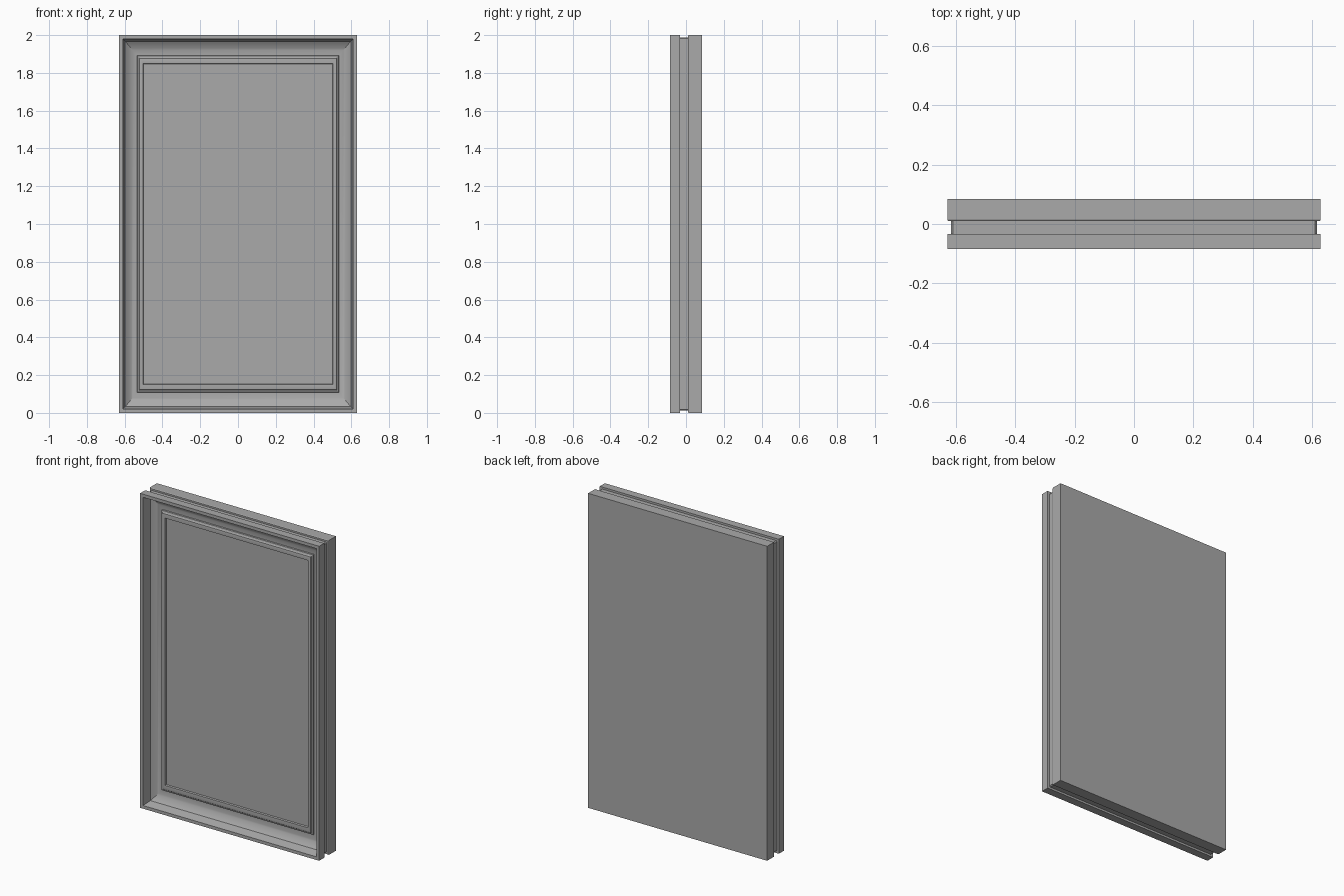
import bpy, bmesh, math

cube = bpy.data.objects.get("Cube")
if cube:
    bpy.data.objects.remove(cube, do_unlink=True)

HALF_W, HEIGHT = 0.63, 2.0

grey = bpy.data.materials.new("plain grey")
grey.use_nodes = True
grey.diffuse_color = (0.4, 0.4, 0.4, 1)
grey.node_tree.nodes["Principled BSDF"].inputs["Base Color"].default_value = grey.diffuse_color


def framed_part(name, profile, chamfer=0.0, cap=None):
    """Sweep (inset, y, extra top and bottom inset) round the rectangle; cap is the ring to fill."""
    bm = bmesh.new()
    rings = []
    for inset, y, *extra in profile:
        x, z0, c = HALF_W - inset, inset + sum(extra), chamfer
        z1 = HEIGHT - z0
        if c:
            pts = [(-x + c, z0), (x - c, z0), (x, z0 + c), (x, z1 - c),
                   (x - c, z1), (-x + c, z1), (-x, z1 - c), (-x, z0 + c)]
        else:
            pts = [(-x, z0), (x, z0), (x, z1), (-x, z1)]
        rings.append([bm.verts.new((px, y, pz)) for px, pz in pts])
    n = len(rings[0])
    # Profiles run from back to front, so this winding faces outwards
    for a, b in zip(rings, rings[1:]):
        for i in range(n):
            j = (i + 1) % n
            bm.faces.new((a[j], a[i], b[i], b[j]))
    if cap == "back":
        bm.faces.new(rings[0][::-1])
    elif cap == "front":
        bm.faces.new(rings[-1])
    mesh = bpy.data.meshes.new(name)
    bm.to_mesh(mesh)
    bm.free()
    mesh.materials.append(grey)
    obj = bpy.data.objects.new(name, mesh)
    bpy.context.collection.objects.link(obj)
    bpy.ops.object.select_all(action="DESELECT")
    obj.select_set(True)
    bpy.context.view_layer.objects.active = obj
    bpy.ops.object.shade_smooth_by_angle(angle=math.radians(25))


# Rear slab with a softened front edge
framed_part("back_slab", [(0, 0.084), (0, 0.015), (0.003, 0.01), (0.02, 0.01)], cap="back")

# Recessed core that forms the groove round the sides
framed_part("groove_core", [(0.013, 0.01), (0.013, -0.033)], chamfer=0.006)

# Front moulding: rim, steep lip, shallow cove, raised bead and centre panel
cove = []
for i in range(9):
    t = i / 8
    cove.append((0.033 + 0.063 * t, -0.028 * (1 - t) ** 2, 0.012 * t))
rim = [(0.02, -0.033), (0, -0.033), (0, -0.084), (0.02, -0.084)]
bead = [(0.098, -0.008, 0.012), (0.106, -0.011, 0.013), (0.109, -0.016, 0.014),
        (0.116, -0.018, 0.014), (0.128, -0.016, 0.022), (0.131, -0.006, 0.022)]
framed_part("front_moulding_and_panel", rim + cove + bead, cap="front")
